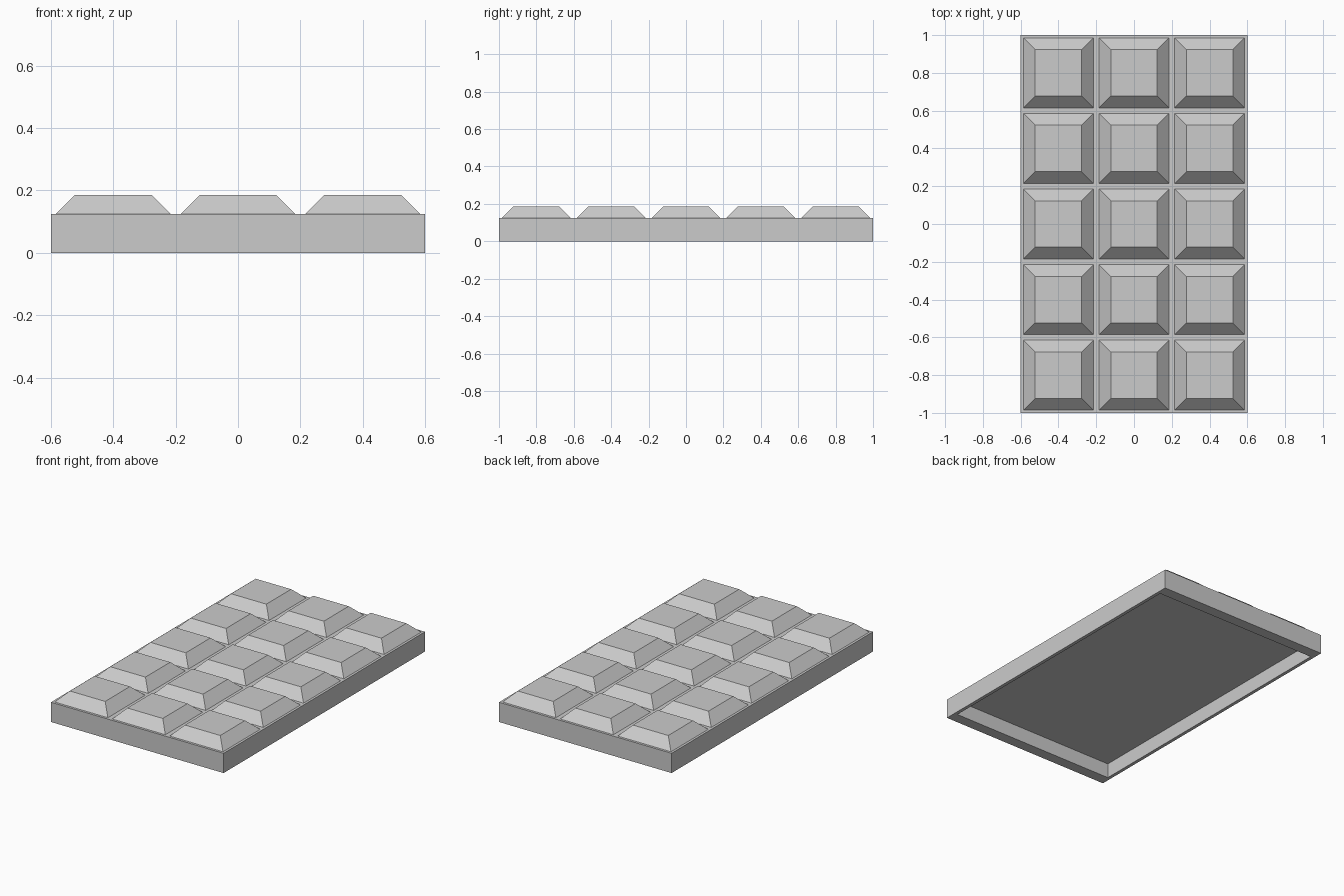
import bpy
import bmesh
from mathutils import Matrix

default_cube = bpy.data.objects.get("Cube")
if default_cube:
    bpy.data.objects.remove(default_cube)

WIDTH, LENGTH, BASE_H, PAD_H = 1.2, 2.0, 0.124, 0.062
COLS, ROWS, PITCH = 3, 5, 0.4
PAD_BOTTOM, PAD_TOP = 0.37, 0.246
RIM_X, RIM_Y, RECESS = 0.03, 0.07, 0.093

grey = bpy.data.materials.new("plain grey")
grey.use_nodes = True
colour = (0.6, 0.6, 0.6, 1)
grey.diffuse_color = colour
grey.node_tree.nodes["Principled BSDF"].inputs["Base Color"].default_value = colour


def add_object(name, bm, location=(0, 0, 0)):
    mesh = bpy.data.meshes.new(name)
    bm.to_mesh(mesh)
    bm.free()
    mesh.materials.append(grey)
    obj = bpy.data.objects.new(name, mesh)
    obj.location = location
    bpy.context.collection.objects.link(obj)
    return obj


def bottom_face(bm):
    bm.normal_update()
    return min(bm.faces, key=lambda f: f.normal.z)


# Slab, hollowed from below to leave a rim
bm = bmesh.new()
bmesh.ops.create_cube(bm, size=1, matrix=Matrix.Translation((0, 0, BASE_H / 2))
                      @ Matrix.Diagonal((WIDTH, LENGTH, BASE_H, 1)))
floor = bottom_face(bm)
bmesh.ops.inset_individual(bm, faces=[floor], thickness=RIM_X)
for v in floor.verts:
    v.co.y *= (LENGTH / 2 - RIM_Y) / abs(v.co.y)
walls = bmesh.ops.extrude_discrete_faces(bm, faces=[floor])
for v in walls["faces"][0].verts:
    v.co.z = RECESS
bmesh.ops.recalc_face_normals(bm, faces=bm.faces)
add_object("slab", bm)

# Raised bevelled segments, open where they meet the slab
for row in range(ROWS):
    for col in range(COLS):
        bm = bmesh.new()
        bmesh.ops.create_cube(bm, size=1)
        for v in bm.verts:
            side = PAD_TOP if v.co.z > 0 else PAD_BOTTOM
            v.co.x *= side
            v.co.y *= side
            v.co.z = PAD_H if v.co.z > 0 else 0
        bmesh.ops.delete(bm, geom=[bottom_face(bm)], context="FACES_ONLY")
        x = (col - (COLS - 1) / 2) * PITCH
        y = (row - (ROWS - 1) / 2) * PITCH
        add_object(f"segment_row{row + 1}_column{col + 1}", bm, (x, y, BASE_H))
